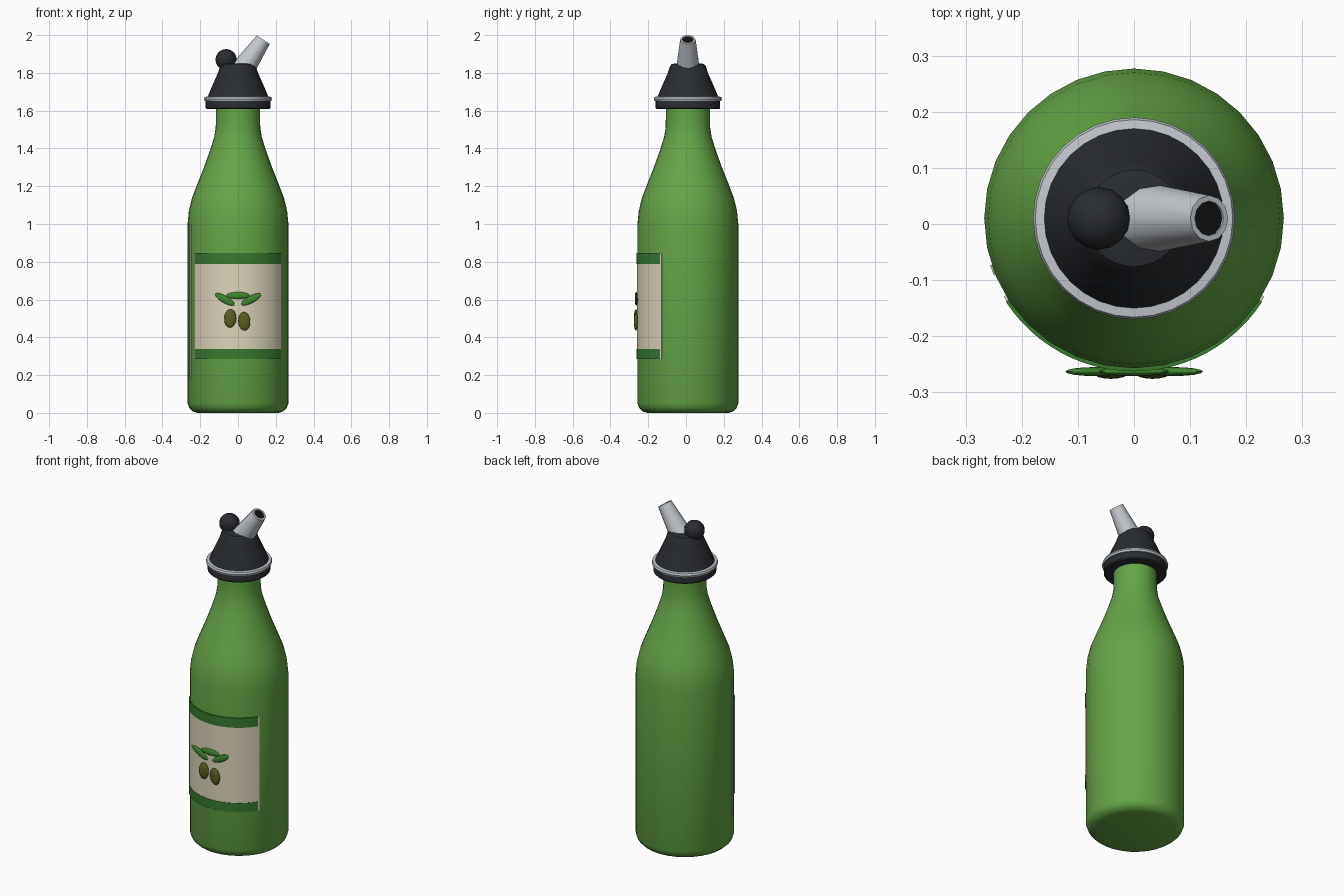
import bpy, bmesh, math
from mathutils import Vector, Matrix

if "Cube" in bpy.data.objects:
    bpy.data.objects.remove(bpy.data.objects["Cube"])

CY = 0.01      # bottle axis sits slightly behind y = 0

def mat(name, c):
    m = bpy.data.materials.new(name)
    m.diffuse_color = (*c, 1)
    m.use_nodes = True
    m.node_tree.nodes["Principled BSDF"].inputs["Base Color"].default_value = m.diffuse_color
    return m

GREEN = mat("green", (0.13, 0.38, 0.06))
DARK_GREEN = mat("dark_green", (0.04, 0.19, 0.03))
LEAF = mat("leaf_green", (0.05, 0.24, 0.03))
OLIVE = mat("olive", (0.10, 0.11, 0.015))
CREAM = mat("cream", (0.72, 0.66, 0.50))
BLACK = mat("black", (0.022, 0.025, 0.03))
HOLE = mat("hole", (0.006, 0.006, 0.006))
STEEL = mat("steel", (0.55, 0.58, 0.62))
GLASS = mat("pale_window", (0.45, 0.55, 0.42))

def finish(bm, name, material, angle=35):
    bmesh.ops.recalc_face_normals(bm, faces=bm.faces)
    me = bpy.data.meshes.new(name)
    bm.to_mesh(me)
    bm.free()
    ob = bpy.data.objects.new(name, me)
    bpy.context.collection.objects.link(ob)
    me.materials.append(material)
    bpy.ops.object.select_all(action='DESELECT')
    ob.select_set(True)
    bpy.context.view_layer.objects.active = ob
    bpy.ops.object.shade_smooth_by_angle(angle=math.radians(angle))
    return ob

def lathe(name, profile, material, n=32, caps=True, closed=False, matrix=Matrix.Translation((0, CY, 0))):
    """Revolve (radius, z) points around z."""
    bm = bmesh.new()
    rings = [[bm.verts.new((r * math.cos(2 * math.pi * i / n), r * math.sin(2 * math.pi * i / n), z))
              for i in range(n)] for r, z in profile]
    pairs = list(zip(rings, rings[1:])) + ([(rings[-1], rings[0])] if closed else [])
    for a, b in pairs:
        for i in range(n):
            j = (i + 1) % n
            bm.faces.new((a[i], a[j], b[j], b[i]))
    if caps and not closed:
        bm.faces.new(rings[0])
        bm.faces.new(rings[-1])
    bm.transform(matrix)
    return finish(bm, name, material)

def wrap(name, a0, a1, z0, z1, r0, r1, material, n=24):
    """Thin curved panel around the bottle; angles in degrees from the front."""
    bm = bmesh.new()
    cols = []
    for i in range(n + 1):
        a = math.radians(a0 + (a1 - a0) * i / n)
        cols.append([bm.verts.new((r * math.sin(a), CY - r * math.cos(a), z))
                     for r, z in ((r0, z0), (r1, z0), (r1, z1), (r0, z1))])
    for a, b in zip(cols, cols[1:]):
        for k in range(4):
            bm.faces.new((a[k], a[(k + 1) % 4], b[(k + 1) % 4], b[k]))
    bm.faces.new(cols[0])
    bm.faces.new(cols[-1])
    return finish(bm, name, material)

def ellipsoid(name, loc, size, tilt, material, u=16, v=10):
    bm = bmesh.new()
    bmesh.ops.create_uvsphere(bm, u_segments=u, v_segments=v, radius=1)
    bm.transform(Matrix.Translation(loc) @ Matrix.Rotation(math.radians(tilt), 4, 'Y')
                 @ Matrix.Diagonal((*size, 1)))
    return finish(bm, name, material, 60)

# bottle body
lathe("bottle", [(0.215, 0), (0.24, 0.008), (0.257, 0.024), (0.267, 0.05), (0.267, 1.0),
                 (0.260, 1.07), (0.243, 1.14), (0.216, 1.21), (0.182, 1.295), (0.148, 1.39),
                 (0.126, 1.46), (0.118, 1.51), (0.117, 1.56), (0.117, 1.63)], GREEN)

# label with bands, and the narrow level window on the left side
wrap("label", -59, 59, 0.285, 0.845, 0.262, 0.2705, CREAM)
for name, z0, z1 in (("label_band_lower", 0.285, 0.337), ("label_band_upper", 0.79, 0.845)):
    wrap(name, -57, 57, z0 - 0.001, z1 + 0.001, 0.264, 0.2725, DARK_GREEN)
wrap("level_window", -72, -68, 0.18, 1.0, 0.262, 0.2695, GLASS, 4)

# olive sprig on the label
for i, (x, z, t) in enumerate(((-0.041, 0.5, 4), (0.033, 0.485, -4))):
    ellipsoid(f"olive_{i + 1}", (x, -0.265, z), (0.032, 0.011, 0.049), t, OLIVE)
for i, (x, z, t, l) in enumerate(((-0.07, 0.601, 30, 0.06), (0, 0.621, 0, 0.062), (0.07, 0.601, -28, 0.06))):
    ellipsoid(f"leaf_{i + 1}", (x, -0.263, z), (l, 0.008, 0.019), t, LEAF)

# pourer cap and its metal ring
lathe("cap", [(0.165, 1.608), (0.171, 1.614), (0.171, 1.655), (0.160, 1.675), (0.150, 1.70),
              (0.126, 1.755), (0.106, 1.80), (0.095, 1.835), (0.086, 1.846), (0.07, 1.85)], BLACK)
lathe("cap_ring", [(0.155, 1.652), (0.176, 1.652), (0.18, 1.662), (0.176, 1.673), (0.160, 1.675)],
      STEEL, closed=True)

# thumb ball
ellipsoid("cap_ball", (-0.063, CY, 1.87), (0.056, 0.056, 0.056), 0, BLACK, 16, 12)

# tilted hollow spout
axis = Matrix.Translation((0.134, CY, 1.976)) @ Matrix.Rotation(math.radians(34.5), 4, 'Y')
lathe("spout", [(0.064, -0.2), (0.041, 0), (0.031, 0), (0.031, -0.03)], STEEL, 12, caps=False, matrix=axis)
lathe("spout_bore", [(0.0305, -0.08), (0.0305, -0.004)], HOLE, 12, matrix=axis)
